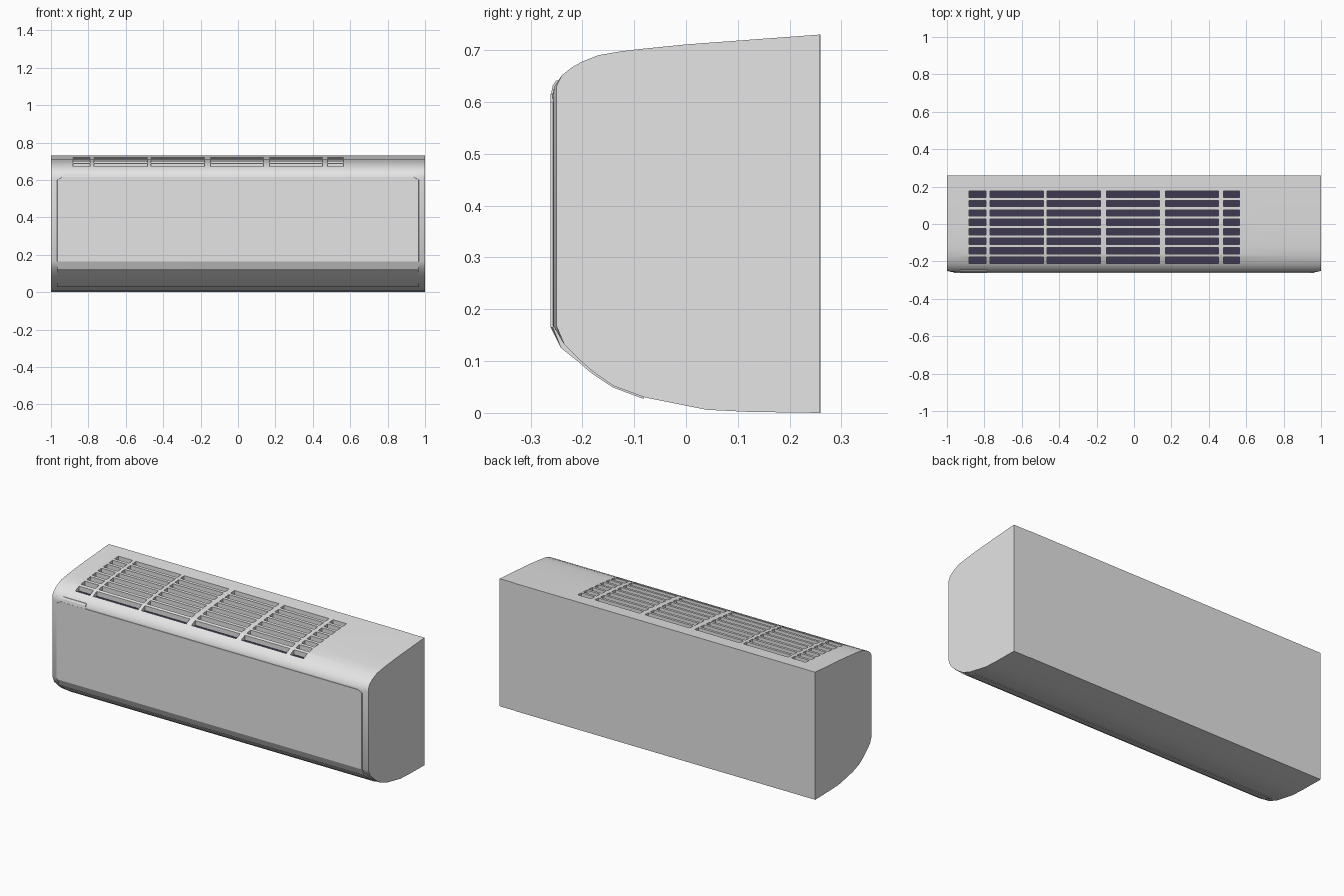
import bpy
import bmesh
import math

cube = bpy.data.objects.get("Cube")
if cube:
    bpy.data.objects.remove(cube, do_unlink=True)


def material(name, rgb):
    mat = bpy.data.materials.new(name)
    mat.use_nodes = True
    mat.diffuse_color = (*rgb, 1)
    mat.node_tree.nodes["Principled BSDF"].inputs["Base Color"].default_value = (*rgb, 1)
    return mat


SHELL = material("light grey plastic", (0.78, 0.78, 0.78))
DARK = material("dark vent interior", (0.05, 0.04, 0.085))


def finish(name, bm, *mats):
    bmesh.ops.recalc_face_normals(bm, faces=bm.faces[:])
    mesh = bpy.data.meshes.new(name)
    bm.to_mesh(mesh)
    bm.free()
    obj = bpy.data.objects.new(name, mesh)
    bpy.context.collection.objects.link(obj)
    for mat in mats:
        mesh.materials.append(mat)
    return obj


def loft(name, profile, sections):
    """Sweep a closed (y, z) profile along x; each section clips the front at its own y."""
    bm = bmesh.new()
    rings = [[bm.verts.new((x, max(y, front), z)) for y, z in profile]
             for x, front in sections]
    n = len(profile)
    for a, b in zip(rings, rings[1:]):
        for i in range(n):
            j = (i + 1) % n
            bm.faces.new((a[i], a[j], b[j], b[i]))
    bm.faces.new(rings[0])
    bm.faces.new(rings[-1])
    return finish(name, bm, SHELL)


def add_box(bm, x0, x1, y0, y1, z0, z1):
    box = bmesh.ops.create_cube(bm, size=1)
    for v in box["verts"]:
        v.co = (x1 if v.co.x > 0 else x0,
                y1 if v.co.y > 0 else y0,
                z1 if v.co.z > 0 else z0)


def smooth(obj, degrees=35):
    bpy.ops.object.select_all(action="DESELECT")
    obj.select_set(True)
    bpy.context.view_layer.objects.active = obj
    bpy.ops.object.shade_smooth_by_angle(angle=math.radians(degrees))


# Main casing with softened front corners at both ends
casing_profile = [
    (.258, 0), (.12, .002), (.04, .006), (0, .014), (-.08, .03), (-.14, .052),
    (-.18, .08), (-.205, .102), (-.235, .132), (-.257, .168),
    (-.258, .612), (-.254, .63), (-.24, .651), (-.22, .667), (-.2, .678),
    (-.17, .69), (-.13, .697), (-.09, .702), (0, .711), (.258, .73),
]
casing = loft("casing", casing_profile,
              [(-1, -.25), (-.98, -.256), (-.94, -.26),
               (.94, -.26), (.98, -.256), (1, -.25)])

# Air intake slots cut into the top, down to a level floor
FLOOR = .66
columns = [(-.882, -.79), (-.77, -.485), (-.465, -.18),
           (-.147, .137), (.168, .453), (.478, .563)]
bm = bmesh.new()
for row in range(8):
    y = .16 - row * .0505
    for x0, x1 in columns:
        add_box(bm, x0, x1, y - .017, y + .017, FLOOR, .8)
cutter = finish("slot_cutter", bm, SHELL)
cutter.hide_render = True

cut = casing.modifiers.new("slots", "BOOLEAN")
cut.operation = "DIFFERENCE"
cut.solver = "EXACT"
cut.object = cutter
bpy.context.view_layer.objects.active = casing
bpy.ops.object.modifier_apply(modifier=cut.name)
bpy.data.objects.remove(cutter, do_unlink=True)

# Dark floors of the slots
casing.data.materials.clear()
casing.data.materials.append(SHELL)
casing.data.materials.append(DARK)
for face in casing.data.polygons:
    level = abs(face.center.z - FLOOR) < .001 and face.normal.z > .99
    face.material_index = 1 if level else 0
smooth(casing)

# Flat front panel
outline = [(-.965, .165), (.965, .165), (.965, .6), (.94, .615), (-.94, .615), (-.965, .6)]
bm = bmesh.new()
front = [bm.verts.new((x, -.261, z)) for x, z in outline]
back = [bm.verts.new((x * 1.005, -.25, z)) for x, z in outline]
bm.faces.new(front)
bm.faces.new(back)
for i in range(len(outline)):
    j = (i + 1) % len(outline)
    bm.faces.new((front[i], front[j], back[j], back[i]))
finish("front_panel", bm, SHELL)

# Opening tab over the panel's top edge
loft("panel_tab",
     [(-.261, .612), (-.257, .632), (-.251, .641), (-.235, .641), (-.235, .612)],
     [(-.93, -1), (-.785, -1)])

# Air outlet flap wrapped around the lower front
flap = loft("outlet_flap",
            [(-.261, .165), (-.241, .125), (-.208, .099), (-.182, .076), (-.141, .049),
             (-.082, .027), (-.08, .04), (-.13, .07), (-.2, .13), (-.24, .165)],
            [(-.965, -.257), (-.94, -1), (.94, -1), (.965, -.257)])
smooth(flap, 25)

# Rear mounting plate, leaving a narrow strip at one end
bm = bmesh.new()
add_box(bm, -1, .9, .258, .26, 0, .73)
finish("rear_plate", bm, SHELL)
